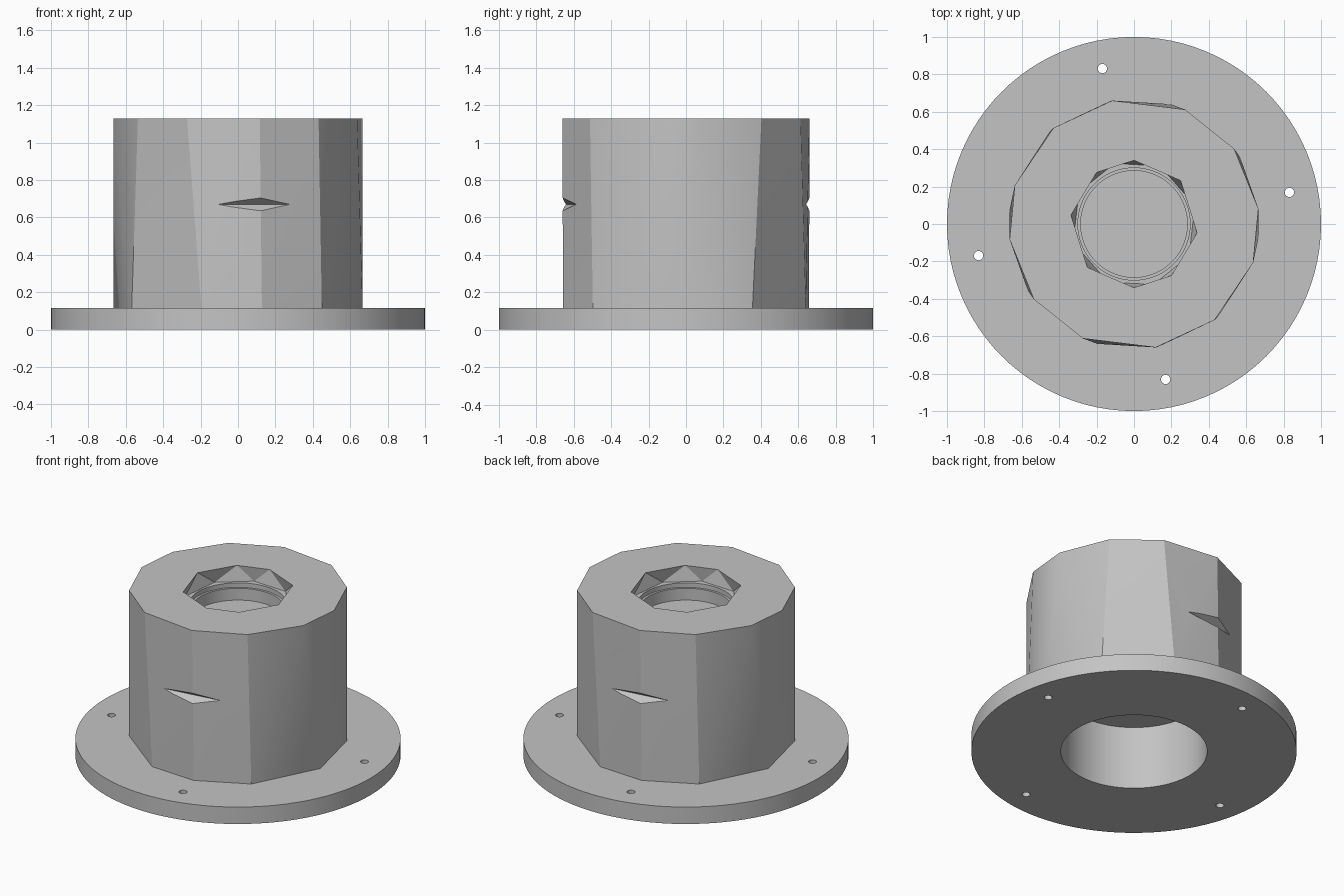
import bpy, bmesh
from math import radians, cos, sin, pi
from mathutils import Vector

cube = bpy.data.objects.get("Cube")
if cube:
    bpy.data.objects.remove(cube, do_unlink=True)

grey = bpy.data.materials.new("plain_grey")
grey.use_nodes = True
colour = (0.55, 0.55, 0.55, 1)
grey.diffuse_color = colour
grey.node_tree.nodes["Principled BSDF"].inputs["Base Color"].default_value = colour


def finish(name, bm):
    bmesh.ops.recalc_face_normals(bm, faces=bm.faces[:])
    mesh = bpy.data.meshes.new(name)
    bm.to_mesh(mesh)
    bm.free()
    mesh.materials.append(grey)
    obj = bpy.data.objects.new(name, mesh)
    bpy.context.collection.objects.link(obj)
    return obj


def cylinder(name, radius, z0, z1, x=0, y=0, sides=72, top_radius=None):
    bm = bmesh.new()
    bmesh.ops.create_cone(bm, cap_ends=True, segments=sides, radius1=radius,
                          radius2=top_radius or radius, depth=z1 - z0)
    bmesh.ops.translate(bm, vec=(x, y, (z0 + z1) / 2), verts=bm.verts[:])
    return finish(name, bm)


def hull(name, points):
    bm = bmesh.new()
    for p in points:
        bm.verts.new(p)
    res = bmesh.ops.convex_hull(bm, input=bm.verts[:])
    bmesh.ops.delete(bm, geom=list({v for v in res["geom_interior"]
                                    if isinstance(v, bmesh.types.BMVert)}), context="VERTS")
    bmesh.ops.dissolve_limit(bm, angle_limit=radians(0.5), verts=bm.verts[:], edges=bm.edges[:])
    return finish(name, bm)


def half_turn_ring(angles, radius, z):
    """Ring of corners at the given angles, repeated half a turn round."""
    return [(radius * cos(radians(a + t)), radius * sin(radians(a + t)), z)
            for t in (0, 180) for a in angles]


def cut(target, cutters):
    for c in cutters:
        mod = target.modifiers.new("cut", "BOOLEAN")
        mod.operation = "DIFFERENCE"
        mod.solver = "EXACT"
        mod.object = c
        bpy.context.view_layer.objects.active = target
        bpy.ops.object.modifier_apply(modifier=mod.name)
        bpy.data.objects.remove(c, do_unlink=True)


def smooth(obj, degrees):
    bpy.ops.object.select_all(action="DESELECT")
    obj.select_set(True)
    bpy.context.view_layer.objects.active = obj
    bpy.ops.object.shade_smooth_by_angle(angle=radians(degrees))


FLANGE_TOP, BODY_TOP = 0.115, 1.13
BORE_RADIUS, BORE_TOP = 0.45, 0.43

# Round base flange with a central bore and four screw holes
flange = cylinder("base_flange", 1, 0, FLANGE_TOP, sides=96)
cutters = [cylinder("bore_cutter", BORE_RADIUS, -0.1, 0.3)]
for i in range(4):
    a = radians(11.5) + i * pi / 2
    cutters.append(cylinder("screw_cutter", 0.025, -0.1, 0.3,
                            0.848 * cos(a), 0.848 * sin(a), 16))
cut(flange, cutters)
smooth(flange, 30)

# Faceted body, its lower corners turned against the upper ones
body = hull("faceted_body",
            half_turn_ring((7, 37, 66, 100, 130, 162), 0.67, BODY_TOP)
            + half_turn_ring((-6, 32, 73, 101, 132), 0.67, FLANGE_TOP))

# Lower bore, faceted top pocket and stepped round recess
cutters = [cylinder("bore_cutter", BORE_RADIUS, 0, BORE_TOP),
           hull("pocket_cutter",
                half_turn_ring((-8, 43, 90, 126), 0.34, BODY_TOP + 0.001)
                + half_turn_ring((17, 66, 108, 150), 0.34, 1.03)),
           cylinder("step_cutter", 0.3, 1.0, 1.05),
           cylinder("recess_cutter", 0.285, 0.92, 1.05)]

# Wedge-shaped notches on the front and back ridges
for s in (1, -1):
    start, end = Vector((-0.06, -0.635, 0)) * s, Vector((0.31, -0.582, 0)) * s
    along = end - start
    out = along.cross(Vector((0, 0, 1))).normalized() * 0.2
    lift = Vector((0, 0, 0.14))
    mid = Vector((0, 0, 0.67))
    points = []
    for p in (start - along * 0.3, end + along * 0.3):
        points += [p + mid, p + mid + out + lift, p + mid + out - lift]
    cutters.append(hull("notch_cutter", points))
cut(body, cutters)
smooth(body, 25)
